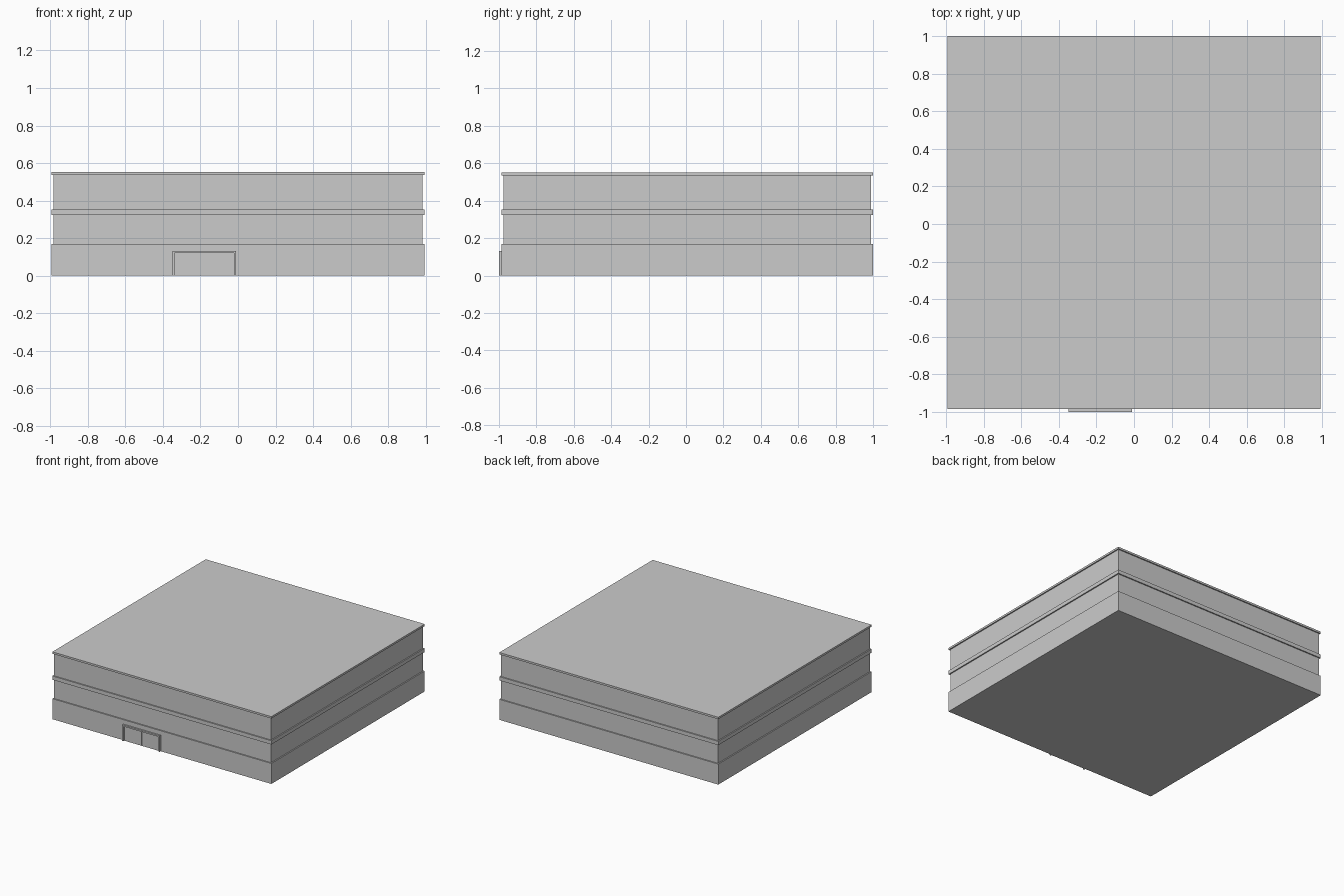
import bpy

if "Cube" in bpy.data.objects:
    bpy.data.objects.remove(bpy.data.objects["Cube"])


def box(name, x0, x1, y0, y1, z0, z1):
    bpy.ops.mesh.primitive_cube_add(size=1, location=((x0 + x1) / 2, (y0 + y1) / 2, (z0 + z1) / 2))
    ob = bpy.context.object
    ob.name = name
    ob.scale = (x1 - x0, y1 - y0, z1 - z0)
    bpy.ops.object.transform_apply(location=False, rotation=False, scale=True)
    return ob


HALF = 0.993      # half width of the plinth, band and roof
CY = 0.007        # building centre, behind the door frame
FRONT = CY - HALF

# Stacked storeys: name, inset, bottom, top
for name, inset, z0, z1 in (
    ("base_storey", 0.0, 0.0, 0.168),
    ("middle_wall", 0.01, 0.168, 0.323),
    ("floor_band", 0.0, 0.323, 0.354),
    ("upper_wall", 0.01, 0.354, 0.536),
    ("roof_slab", 0.0, 0.536, 0.552),
):
    h = HALF - inset
    box(name, -h, h, CY - h, CY + h, z0, z1)

# Door surround: two jambs and a lintel
X0, X1, TOP, T = -0.35, -0.01, 0.132, 0.012
box("door_jamb_left", X0, X0 + T, -1, FRONT, 0, TOP - T)
box("door_jamb_right", X1 - T, X1, -1, FRONT, 0, TOP - T)
box("door_lintel", X0, X1, -1, FRONT, TOP - T, TOP)

# Pair of thin door leaves with a narrow gap
MID, GAP = (X0 + X1) / 2, 0.001
box("door_leaf_left", X0 + T, MID - GAP, FRONT - 0.003, FRONT, 0, TOP - T)
box("door_leaf_right", MID + GAP, X1 - T, FRONT - 0.003, FRONT, 0, TOP - T)
